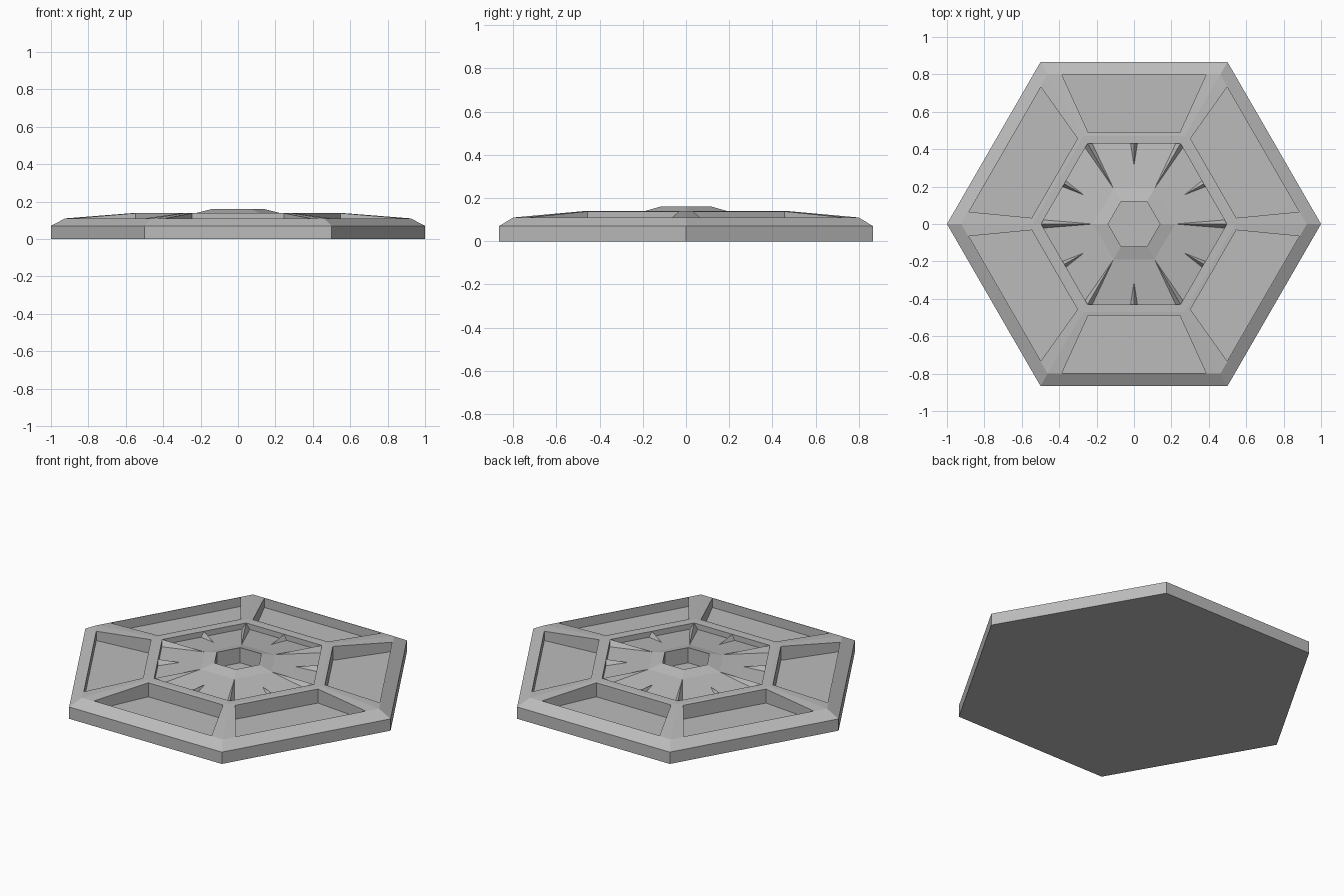
import bpy, bmesh, math
from mathutils import Matrix, Vector

cube = bpy.data.objects.get("Cube")
if cube:
    bpy.data.objects.remove(cube, do_unlink=True)

GREY = (0.5, 0.5, 0.5, 1)
mat = bpy.data.materials.new("plain grey")
mat.use_nodes = True
mat.diffuse_color = GREY
mat.node_tree.nodes["Principled BSDF"].inputs["Base Color"].default_value = GREY

T = math.tan(math.radians(30))


def edge(a, z, half=None):
    """Left and right ends of a line across one sector, at apothem a."""
    h = a * T if half is None else half
    return [(-h, a, z), (h, a, z)]


def strip(p, q):
    return [p[0], p[1], q[1], q[0]]


def six_sided(name, faces):
    """Repeat the faces of one sector six times and weld the seams."""
    bm = bmesh.new()
    for k in range(6):
        turn = Matrix.Rotation(math.radians(60 * k), 3, 'Z')
        for face in faces:
            bm.faces.new([bm.verts.new(turn @ Vector(p)) for p in face])
    bmesh.ops.remove_doubles(bm, verts=bm.verts, dist=0.0005)
    bmesh.ops.recalc_face_normals(bm, faces=bm.faces)
    mesh = bpy.data.meshes.new(name)
    bm.to_mesh(mesh)
    bm.free()
    mesh.materials.append(mat)
    obj = bpy.data.objects.new(name, mesh)
    bpy.context.collection.objects.link(obj)
    return obj


# Lines across one sector, from the rim inwards
R = math.sqrt(3) / 2
foot, rim, brow = edge(R, 0), edge(R, 0.07), edge(0.80, 0.11)
plateau, lip = edge(0.47, 0.14), edge(0.43, 0.14)
petal, hub_line = edge(0.43, 0.108, 0.223), edge(0.19, 0.14)
well = edge(0.19, 0.07)
centre_low, centre_well = (0, 0, 0), (0, 0, 0.07)

# Sunken outer panel
out_top, in_top = edge(0.797, 0.11, 0.385), edge(0.49, 0.138, 0.245)
out_low, in_low = edge(0.797, 0.055, 0.385), edge(0.49, 0.055, 0.245)

faces = [
    foot + [centre_low],
    strip(foot, rim), strip(rim, brow), strip(brow, out_top),
    strip(in_top, plateau), strip(plateau, lip),
    strip(out_top, out_low), strip(out_low, in_low), strip(in_low, in_top),
    strip(lip, petal), strip(petal, hub_line),
    strip(hub_line, well), well + [centre_well],
]
for s in (0, 1):
    faces += [
        [brow[s], out_top[s], in_top[s], plateau[s]],      # spoke
        [out_top[s], out_low[s], in_low[s], in_top[s]],    # panel side
        [lip[s], petal[s], hub_line[s]],                   # inner ridge
    ]
six_sided("hexagonal_lid", faces)

# Raised hollow hub
bore_top, bore_low = edge(0.12, 0.16), edge(0.12, 0.07)
six_sided("hub_collar", [
    strip(well, hub_line), strip(hub_line, bore_top),
    strip(bore_top, bore_low), strip(bore_low, well),
])

# Small wedge fin in the middle of each inner petal
b0, b1 = edge(0.43, 0.105, 0.02)
peak, tip = (0, 0.43, 0.138), (0, 0.31, 0.1235)
six_sided("petal_fins", [
    [b0, peak, tip], [b1, peak, tip], [b0, b1, peak], [b0, b1, tip],
])
